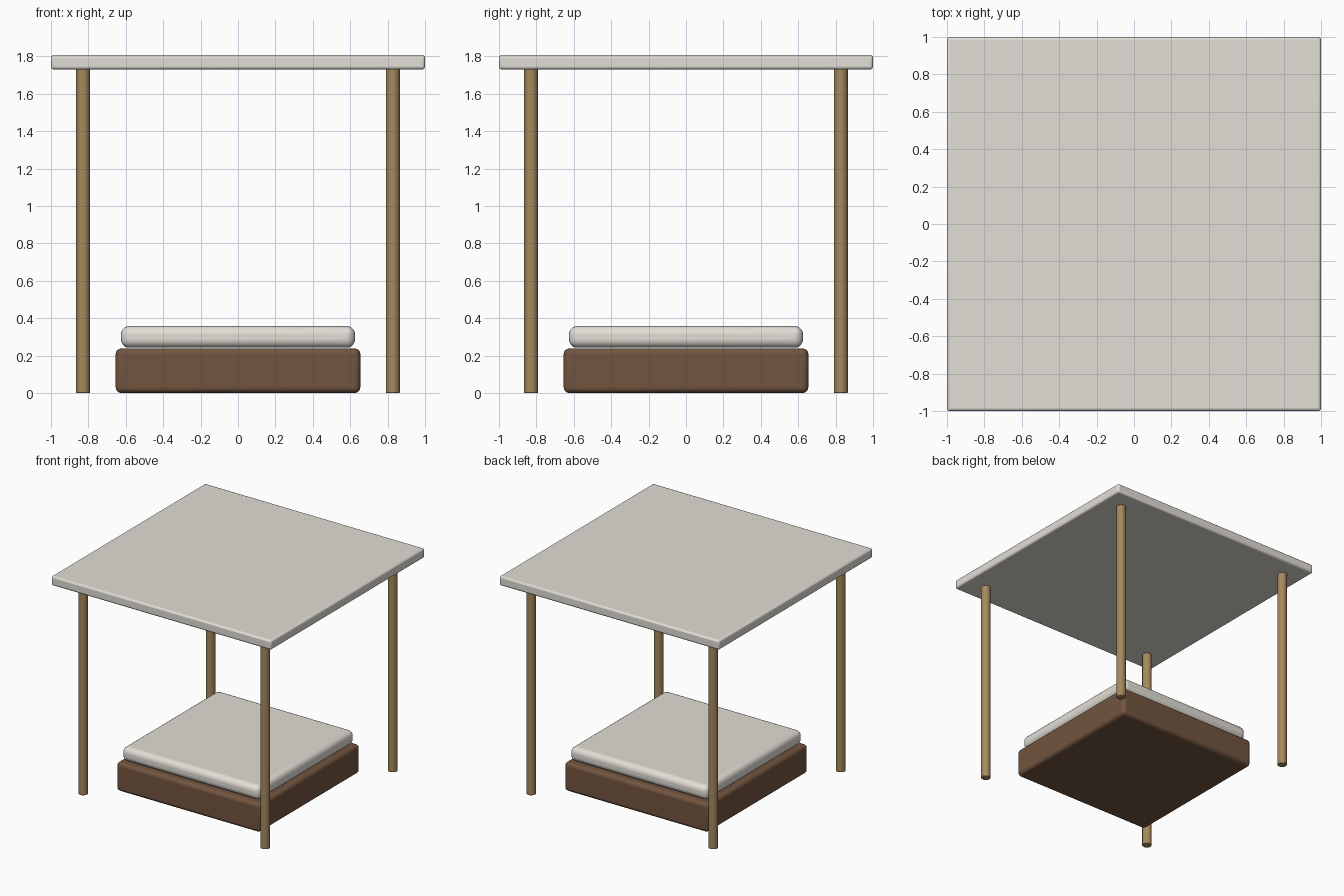
import bpy
import math

if "Cube" in bpy.data.objects:
    bpy.data.objects.remove(bpy.data.objects["Cube"])


def material(name, color):
    mat = bpy.data.materials.new(name)
    mat.diffuse_color = color
    mat.use_nodes = True
    mat.node_tree.nodes["Principled BSDF"].inputs["Base Color"].default_value = mat.diffuse_color
    return mat


fabric = material("pale_fabric", (0.76, 0.73, 0.67, 1))
dark_wood = material("dark_wood", (0.17, 0.09, 0.05, 1))
light_wood = material("light_wood", (0.38, 0.25, 0.11, 1))


def finish(obj, name, mat, bevel, segments):
    obj.name = name
    obj.data.materials.append(mat)
    mod = obj.modifiers.new("soft_edges", "BEVEL")
    mod.width = bevel
    mod.segments = segments
    mod.limit_method = "ANGLE"
    mod.angle_limit = math.radians(50)
    bpy.ops.object.shade_smooth_by_angle(angle=math.radians(40))


def slab(name, width, z0, z1, mat, bevel, segments=4):
    bpy.ops.mesh.primitive_cube_add(size=1, location=(0, 0, (z0 + z1) / 2))
    obj = bpy.context.object
    obj.scale = (width, width, z1 - z0)
    bpy.ops.object.transform_apply(location=False, rotation=False, scale=True)
    finish(obj, name, mat, bevel, segments)


# Base, cushion and flat canopy
slab("base", 1.308, 0, 0.238, dark_wood, 0.03)
slab("cushion", 1.252, 0.242, 0.358, fabric, 0.045, 5)
slab("canopy", 2.0, 1.73, 1.807, fabric, 0.015, 3)

# Four round corner posts
for side, sx in (("left", -1), ("right", 1)):
    for end, sy in (("front", -1), ("back", 1)):
        bpy.ops.mesh.primitive_cylinder_add(
            vertices=16, radius=0.0375, depth=1.732,
            location=(sx * 0.828, sy * 0.828, 0.866))
        finish(bpy.context.object, f"{end}_{side}_post", light_wood, 0.004, 2)
